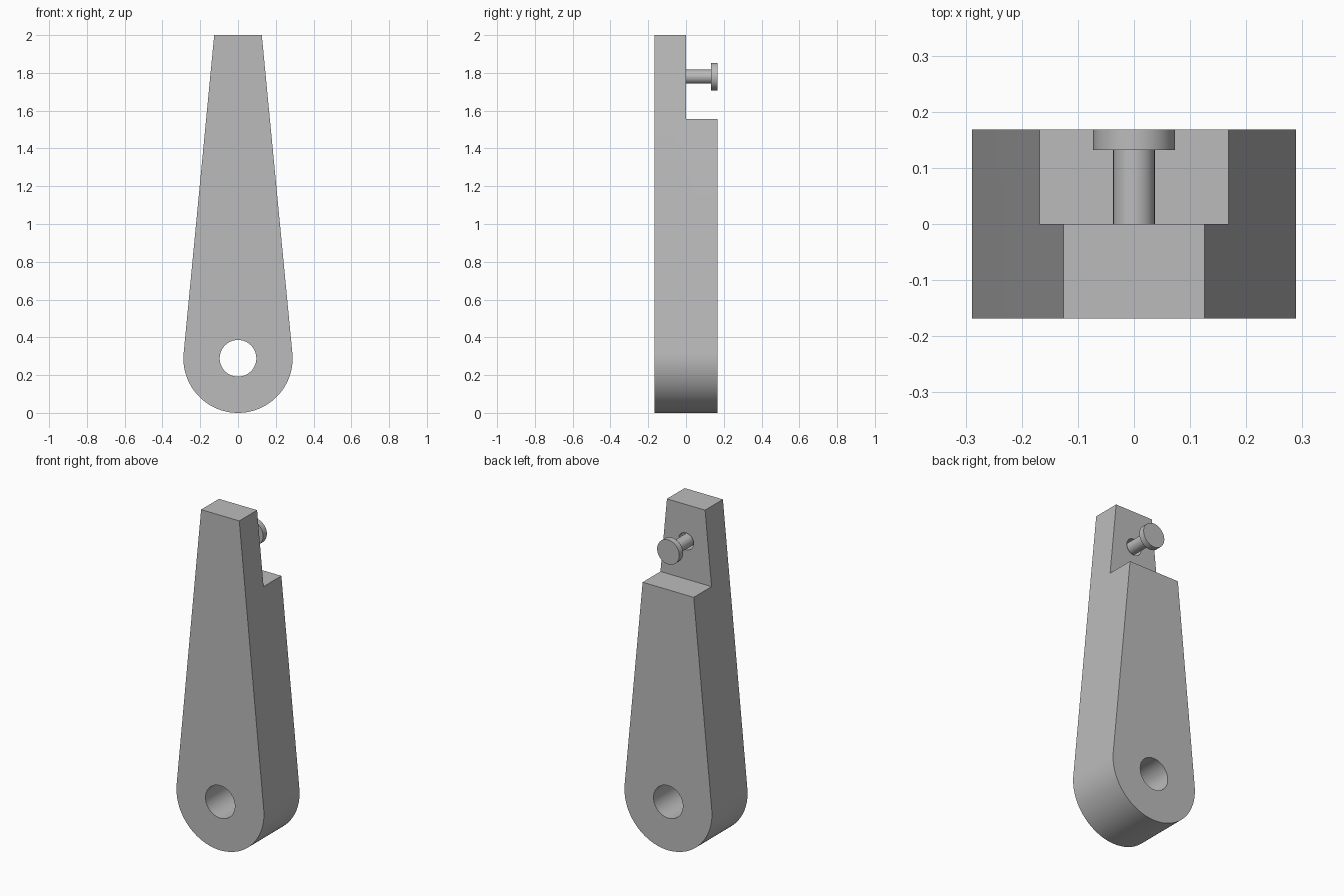
import bpy
import bmesh
from math import cos, sin, pi, asin, radians

default = bpy.data.objects.get("Cube")
if default:
    bpy.data.objects.remove(default, do_unlink=True)

HALF = 0.168          # half the depth of the arm
EYE_Z, EYE_R = 0.289, 0.289
PIN_Z = 1.78

grey = bpy.data.materials.new("plain grey")
grey.use_nodes = True
colour = (0.5, 0.5, 0.5, 1)
grey.diffuse_color = colour
grey.node_tree.nodes["Principled BSDF"].inputs["Base Color"].default_value = colour


def circle(r, z, n=64):
    return [(r * cos(2 * pi * i / n), z + r * sin(2 * pi * i / n)) for i in range(n)]


def prism(name, outline, y0, y1):
    """Extrude an x-z outline from y0 to y1."""
    bm = bmesh.new()
    face = bm.faces.new([bm.verts.new((x, y0, z)) for x, z in outline])
    ext = bmesh.ops.extrude_face_region(bm, geom=[face])
    moved = [v for v in ext["geom"] if isinstance(v, bmesh.types.BMVert)]
    bmesh.ops.translate(bm, verts=moved, vec=(0, y1 - y0, 0))
    bmesh.ops.recalc_face_normals(bm, faces=bm.faces)
    mesh = bpy.data.meshes.new(name)
    bm.to_mesh(mesh)
    bm.free()
    mesh.materials.append(grey)
    obj = bpy.data.objects.new(name, mesh)
    bpy.context.collection.objects.link(obj)
    return obj


def select(obj):
    bpy.ops.object.select_all(action="DESELECT")
    obj.select_set(True)
    bpy.context.view_layer.objects.active = obj


def combine(obj, other, operation):
    """Apply a boolean with a helper object, then discard the helper."""
    other.hide_render = True
    mod = obj.modifiers.new("boolean", "BOOLEAN")
    mod.operation, mod.solver, mod.object = operation, "EXACT", other
    select(obj)
    bpy.ops.object.modifier_apply(modifier=mod.name)
    bpy.data.objects.remove(other, do_unlink=True)


# Tapered arm with a round lower end, the sides tangent to the arc
tilt = asin(0.096)
steps = 64
start, sweep = pi - tilt, pi + 2 * tilt
outline = [(-0.126, 2.0)]
for i in range(steps + 1):
    a = start + sweep * i / steps
    outline.append((EYE_R * cos(a), EYE_Z + EYE_R * sin(a)))
outline.append((0.126, 2.0))
arm = prism("arm", outline, -HALF, HALF)

# Notch at the upper back, through hole below, pin socket above
notch = [(-0.5, 1.555), (0.5, 1.555), (0.5, 2.2), (-0.5, 2.2)]
combine(arm, prism("notch_cutter", notch, 0, 0.4), "DIFFERENCE")
combine(arm, prism("eye_cutter", circle(0.097, EYE_Z), -0.4, 0.4), "DIFFERENCE")
combine(arm, prism("socket_cutter", circle(0.05, PIN_Z), -0.1, 0.1), "DIFFERENCE")

# Headed pin standing in the socket
pin = prism("pin", circle(0.037, PIN_Z), -0.1, 0.15)
combine(pin, prism("pin_head", circle(0.073, PIN_Z), 0.132, HALF), "UNION")

for obj in (arm, pin):
    select(obj)
    bpy.ops.object.shade_smooth_by_angle(angle=radians(30))
